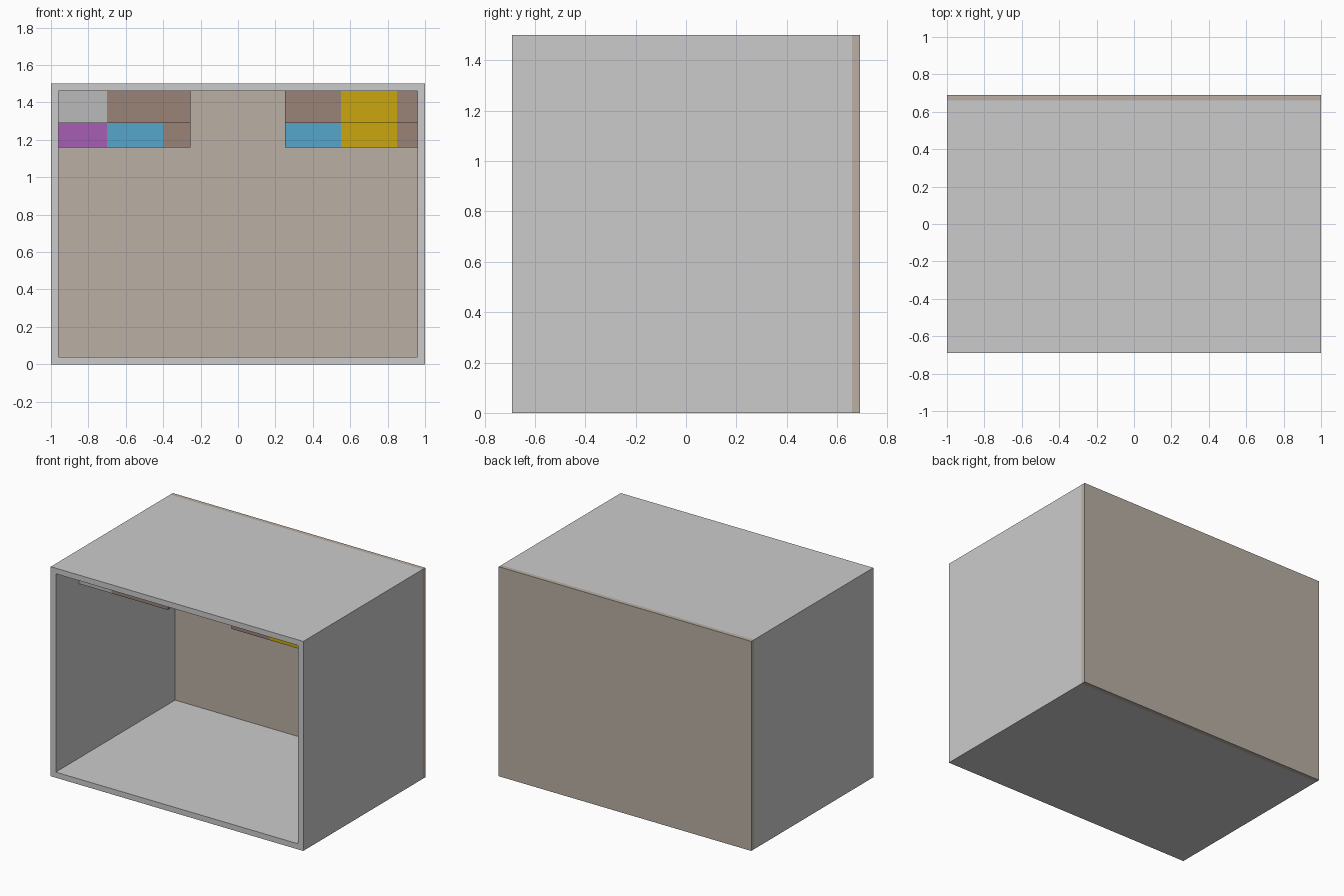
import bpy

if "Cube" in bpy.data.objects:
    bpy.data.objects.remove(bpy.data.objects["Cube"])

COLOURS = {
    "beige": (0.49, 0.43, 0.37), "brown": (0.32, 0.23, 0.19),
    "blue": (0.09, 0.38, 0.60), "yellow": (0.60, 0.39, 0.004),
    "purple": (0.38, 0.11, 0.45), "tan": (0.34, 0.21, 0.11),
    "light_grey": (0.49, 0.49, 0.49),
}
MATERIALS = {}
for key, rgb in COLOURS.items():
    MATERIALS[key] = bpy.data.materials.new(key)
    MATERIALS[key].diffuse_color = (*rgb, 1)


def mesh_object(name, verts, faces, colour=None):
    me = bpy.data.meshes.new(name)
    me.from_pydata(verts, [], faces)
    ob = bpy.data.objects.new(name, me)
    bpy.context.collection.objects.link(ob)
    if colour:
        me.materials.append(MATERIALS[colour])
    return ob


def box(name, xs, ys, zs, colour=None):
    verts = [(x, y, z) for x in xs for y in ys for z in zs]
    faces = [(0, 1, 3, 2), (4, 6, 7, 5), (0, 4, 5, 1),
             (2, 3, 7, 6), (0, 2, 6, 4), (1, 5, 7, 3)]
    return mesh_object(name, verts, faces, colour)


# Shell: four-sided sleeve (normals outwards) thickened inwards
W, FRONT, BACK, H, T = 1.0, -0.69, 0.66, 1.5, 0.04
ring = [(-W, 0), (W, 0), (W, H), (-W, H)]
verts = [(x, y, z) for y in (FRONT, BACK) for x, z in ring]
faces = [(i, i + 4, (i + 1) % 4 + 4, (i + 1) % 4) for i in range(4)]
shell = mesh_object("shell", verts, faces)
solid = shell.modifiers.new("thickness", "SOLIDIFY")
solid.thickness = T
solid.offset = -1
solid.use_even_offset = True

# Back wall
box("back_wall", (-W, W), (BACK, 0.69), (0, H), "beige")

# Overhead units, let into the walls: shallow front row, deeper rear row
E, TOP = 0.999, 1.499
ROWS = {
    "front_unit": ((-0.43, -0.08), (1.29, TOP), [
        (-E, -0.70, "light_grey"), (-0.70, -0.255, "brown"),
        (0.25, 0.55, "brown"), (0.55, 0.85, "yellow"), (0.85, E, "brown")]),
    "rear_unit": ((-0.08, BACK), (1.16, TOP), [
        (-E, -0.70, "purple"), (-0.70, -0.40, "blue"), (-0.40, -0.255, "brown"),
        (0.25, 0.55, "blue"), (0.55, 0.85, "yellow"), (0.85, E, "brown")]),
}
for name, (ys, zs, units) in ROWS.items():
    for i, (x0, x1, colour) in enumerate(units, 1):
        box(f"{name}_{i}", (x0, x1), ys, zs, colour)

# Panels set flush into the roof and the right wall
box("roof_panel", (-0.25, 0.25), (-0.41, -0.06), (1.48, TOP), "blue")
box("side_panel", (0.98, E), (-0.38, BACK), (0.50, 0.945), "tan")

for m in bpy.data.materials:
    if m.users and not m.is_grease_pencil:
        m.use_nodes = True
        m.node_tree.nodes["Principled BSDF"].inputs["Base Color"].default_value = m.diffuse_color
